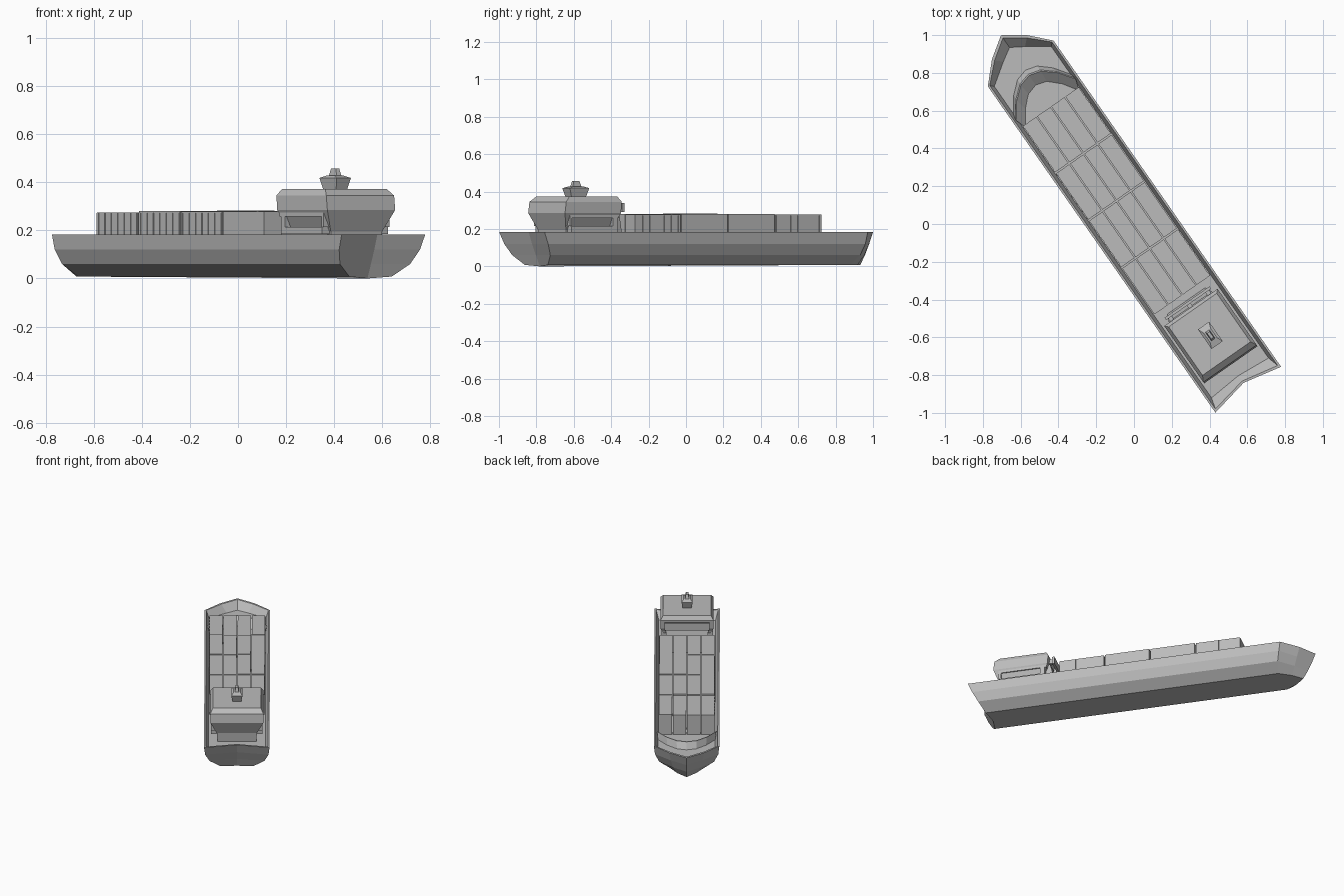
import bpy, bmesh, math, random

random.seed(4)
cube = bpy.data.objects.get("Cube")
if cube:
    bpy.data.objects.remove(cube, do_unlink=True)

HEADING = math.radians(34.9)
DECK = 0.135

grey = bpy.data.materials.new("plain grey")
grey.use_nodes = True
grey.diffuse_color = (0.5, 0.5, 0.5, 1)
grey.node_tree.nodes["Principled BSDF"].inputs["Base Color"].default_value = (0.5, 0.5, 0.5, 1)


def finish(name, bm):
    """Turn a bmesh into a flat shaded part, turned to the ship's heading."""
    bmesh.ops.recalc_face_normals(bm, faces=bm.faces)
    mesh = bpy.data.meshes.new(name)
    bm.to_mesh(mesh)
    bm.free()
    mesh.materials.append(grey)
    ob = bpy.data.objects.new(name, mesh)
    bpy.context.collection.objects.link(ob)
    ob.rotation_euler.z = HEADING
    ob.location = (-0.005, -0.003, 0)
    return ob


def loft(name, rings):
    """Skin closed rings of equal length and cap both ends."""
    bm = bmesh.new()
    loops = [[bm.verts.new(p) for p in ring] for ring in rings]
    n = len(loops[0])
    for a, b in zip(loops, loops[1:]):
        for i in range(n):
            j = (i + 1) % n
            bm.faces.new((a[i], a[j], b[j], b[i]))
    bm.faces.new(loops[0][::-1])
    bm.faces.new(loops[-1])
    return finish(name, bm)


def rect(z, aft, fore, half):
    return [(-half, aft, z), (half, aft, z), (half, fore, z), (-half, fore, z)]


def add_box(bm, x0, x1, y0, y1, z0, z1):
    v = [bm.verts.new((x, y, z)) for z in (z0, z1)
         for x, y in ((x0, y0), (x1, y0), (x1, y1), (x0, y1))]
    bm.faces.new(v[3::-1])
    bm.faces.new(v[4:])
    for i in range(4):
        j = (i + 1) % 4
        bm.faces.new((v[i], v[j], v[j + 4], v[i + 4]))


def hull_ring(z, notch, aft, side, shoulder, cheek, cheek_side, tip):
    """Symmetric plan outline: stern notch, corner, shoulder, cheek, bow tip."""
    half = [(side, aft), (side, shoulder), (cheek_side, cheek)]
    plan = [(0, notch)] + half + [(0, tip)] + [(-x, y) for x, y in half[::-1]]
    return [(x, y, z) for x, y in plan]


# Hull: outer skin upwards, over the rim, then down to the sunken deck
keel = hull_ring(0.008, -0.95, -0.972, 0.108, 1.0, 1.08, 0.06, 1.14)
keel[0] = (0, -0.95, 0)
loft("hull", [
    keel,
    hull_ring(0.06, -0.975, -1.005, 0.178, 1.015, 1.105, 0.088, 1.17),
    hull_ring(0.12, -1.0, -1.038, 0.205, 1.03, 1.125, 0.103, 1.198),
    hull_ring(0.183, -1.022, -1.066, 0.212, 1.04, 1.145, 0.112, 1.222),
    hull_ring(0.183, -1.01, -1.05, 0.201, 1.038, 1.132, 0.104, 1.204),
    hull_ring(DECK, -0.975, -0.99, 0.184, 1.02, 1.1, 0.07, 1.143),
])

# Breakwater: curved ridge between the bow deck and the hold
bm = bmesh.new()
crest = [(-0.192, 0.806), (-0.13, 0.89), (-0.065, 0.945), (0, 0.962),
         (0.065, 0.945), (0.13, 0.89), (0.192, 0.806)]
rows = []
for x, y in crest:
    rows.append([bm.verts.new(p) for p in (
        (x * 0.96, y + 0.04, DECK - 0.01), (x, y + 0.008, 0.18),
        (x, y, 0.18), (x * 0.88, y - 0.075, DECK - 0.01))])
for a, b in zip(rows, rows[1:]):
    for i in range(4):
        j = (i + 1) % 4
        bm.faces.new((a[i], a[j], b[j], b[i]))
bm.faces.new(rows[0])
bm.faces.new(rows[-1][::-1])
finish("breakwater", bm)

# Containers: four bays of four columns, with ribs on some outer walls
PITCH_X, PITCH_Y, AFT = 0.091, 0.306, -0.455
boxes, ribs = bmesh.new(), bmesh.new()
for bay in range(4):
    y0 = AFT + bay * PITCH_Y
    y1 = y0 + PITCH_Y - 0.008
    for col in range(4):
        x0 = (col - 2) * PITCH_X + 0.003
        top = (0.275 if bay == 3 else 0.28) + random.uniform(-0.002, 0.002)
        add_box(boxes, x0, x0 + PITCH_X - 0.006, y0, y1, DECK - 0.01, top)
    for side, ribbed in ((-1, (1, 2, 3)), (1, (0, 3))):
        if bay in ribbed:
            for k in range(7):
                y = y0 + 0.004 + k * 0.0465
                x = side * (2 * PITCH_X - 0.003)
                add_box(ribs, x - 0.003, x + 0.003, y, y + 0.012, DECK, 0.272)
finish("containers", boxes)
finish("container_ribs", ribs)

# Deckhouse: narrow foot widening to a chamfered upper block
loft("deckhouse", [
    rect(DECK - 0.01, -0.865, -0.58, 0.125),
    rect(0.195, -0.87, -0.58, 0.13),
    rect(0.285, -0.905, -0.54, 0.172),
    rect(0.345, -0.897, -0.535, 0.172),
    rect(0.373, -0.865, -0.552, 0.155),
])

# Side galleries: a low rail and end posts framing a long opening
bm = bmesh.new()
for side in (-1, 1):
    x0, x1 = sorted((side * 0.125, side * 0.167))
    add_box(bm, x0, x1, -0.86, -0.56, 0.185, 0.215)
    add_box(bm, x0, x1, -0.59, -0.56, 0.215, 0.285)
    add_box(bm, x0, x1, -0.87, -0.855, 0.215, 0.285)
    add_box(bm, x0, x1, -0.87, -0.55, 0.258, 0.285)
finish("side_galleries", bm)

# Bridge visor on the front wall
bm = bmesh.new()
add_box(bm, -0.145, 0.145, -0.515, -0.5, 0.29, 0.34)
for x in (-0.12, 0, 0.12):
    add_box(bm, x - 0.012, x + 0.012, -0.545, -0.51, 0.3, 0.33)
finish("bridge_visor", bm)

# Front stairs sloping down from the house to the deck
loft("front_stairs", [
    rect(DECK - 0.01, -0.59, -0.49, 0.12),
    rect(0.29, -0.59, -0.53, 0.14),
])

# Funnel and its cap
loft("funnel", [
    rect(0.365, -0.76, -0.67, 0.027),
    rect(0.418, -0.778, -0.652, 0.036),
    rect(0.428, -0.745, -0.685, 0.022),
])
loft("funnel_cap", [
    rect(0.42, -0.745, -0.685, 0.014),
    rect(0.457, -0.733, -0.697, 0.008),
])
